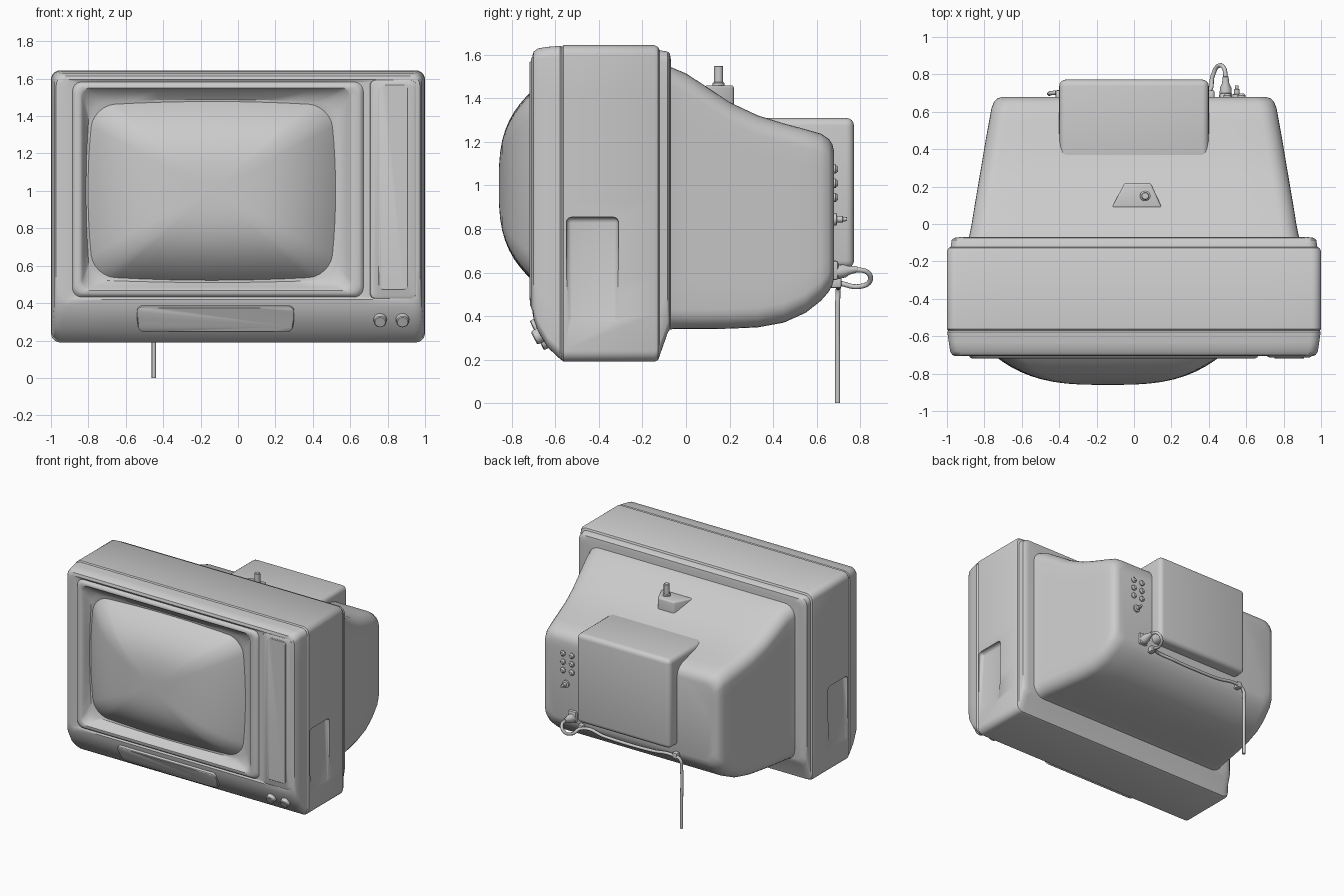
import bpy, bmesh, math
from mathutils import Vector

if "Cube" in bpy.data.objects:
    bpy.data.objects.remove(bpy.data.objects["Cube"])


def finish(obj, angle=35):
    bpy.ops.object.select_all(action='DESELECT')
    obj.select_set(True)
    bpy.context.view_layer.objects.active = obj
    bpy.ops.object.shade_smooth_by_angle(angle=math.radians(angle))
    return obj


def make(name, bm):
    bmesh.ops.recalc_face_normals(bm, faces=bm.faces[:])
    me = bpy.data.meshes.new(name)
    bm.to_mesh(me)
    bm.free()
    obj = bpy.data.objects.new(name, me)
    bpy.context.collection.objects.link(obj)
    return obj


def ring(y, x0, x1, z0, z1, r, bow=0.0, n=6, k=7):
    """Rounded rectangle in the xz plane; bow makes the sides bulge."""
    arcs = []
    for i, (cx, cz) in enumerate([(x1 - r, z1 - r), (x0 + r, z1 - r), (x0 + r, z0 + r), (x1 - r, z0 + r)]):
        arcs.append([(cx + r * math.cos((i + j / n) * math.pi / 2),
                      cz + r * math.sin((i + j / n) * math.pi / 2)) for j in range(n + 1)])
    pts = []
    for i, arc in enumerate(arcs):
        a, b = arc[-1], arcs[(i + 1) % 4][0]
        pts += arc + [(a[0] + (b[0] - a[0]) * t / (k + 1), a[1] + (b[1] - a[1]) * t / (k + 1))
                      for t in range(1, k + 1)]
    mx, mz, hx, hz = (x0 + x1) / 2, (z0 + z1) / 2, (x1 - x0) / 2, (z1 - z0) / 2
    out = []
    for x, z in pts:
        u, v = (x - mx) / hx, (z - mz) / hz
        out.append(Vector((mx + hx * u * (1 - bow * v * v), y, mz + hz * v * (1 - bow * u * u))))
    return out


def loft(name, rings):
    bm = bmesh.new()
    rows = [[bm.verts.new(p) for p in r] for r in rings]
    for a, b in zip(rows, rows[1:]):
        for i in range(len(a)):
            j = (i + 1) % len(a)
            bm.faces.new((a[i], a[j], b[j], b[i]))
    bm.faces.new(rows[0])
    bm.faces.new(rows[-1])
    return make(name, bm)


def lathe(name, start, direction, profile, sides=24):
    """Turned part: profile is (distance along axis, radius)."""
    d = Vector(direction).normalized()
    q = d.to_track_quat('Z', 'Y')
    rings = [[Vector(start) + q @ Vector((r * math.cos(a), r * math.sin(a), h))
              for a in (2 * math.pi * i / sides for i in range(sides))] for h, r in profile]
    return finish(loft(name, rings))


def box(name, x0, x1, y0, y1, z0, z1, bevel=0.02, segments=4):
    bm = bmesh.new()
    bmesh.ops.create_cube(bm, size=1)
    for v in bm.verts:
        v.co = Vector(((x0 + x1) / 2 + v.co.x * (x1 - x0), (y0 + y1) / 2 + v.co.y * (y1 - y0),
                       (z0 + z1) / 2 + v.co.z * (z1 - z0)))
    bmesh.ops.bevel(bm, geom=bm.edges[:], offset=bevel, segments=segments, profile=0.5, affect='EDGES')
    return make(name, bm)


# Front cabinet: rear lip, body, seam, curved chin, raised bezel, screen recess
body = [(-.07, .93, .36, 1.58), (-.074, .96, .34, 1.607), (-.085, .975, .32, 1.615),
        (-.122, .98, .215, 1.622), (-.128, .992, .198, 1.636), (-.145, 1, .19, 1.645),
        (-.562, 1, .19, 1.645), (-.57, .993, .197, 1.637), (-.578, .998, .202, 1.642),
        (-.635, .99, .255, 1.637), (-.68, .983, .33, 1.63), (-.70, .972, .385, 1.615),
        (-.706, .955, .42, 1.595)]
rings = [ring(y, -h, h, z0, z1, .05) for y, h, z0, z1 in body]
rings += [ring(-.698, -.885, .67, .432, 1.582, .05), ring(-.712, -.878, .66, .442, 1.572, .05),
          ring(-.718, -.868, .648, .452, 1.562, .05), ring(-.718, -.845, .61, .468, 1.55, .05),
          ring(-.712, -.835, .60, .475, 1.545, .05), ring(-.69, -.825, .585, .487, 1.53, .06),
          ring(-.655, -.812, .535, .51, 1.488, .1, .03)]
cabinet = loft("cabinet", rings)

# Finger grips sunk into both sides, deepest at the top
for s in (-1, 1):
    cut = box("grip_cutter", -.1, .1, -.55, -.31, -.25, .25, .025)
    cut.location = (s * 1.082, 0, .61)
    cut.rotation_euler = (0, s * math.radians(-4), 0)
    cut.hide_render = True
    mod = cabinet.modifiers.new("grip", 'BOOLEAN')
    mod.object, mod.operation, mod.solver = cut, 'DIFFERENCE', 'EXACT'
    bpy.context.view_layer.objects.active = cabinet
    bpy.ops.object.modifier_apply(modifier=mod.name)
    bpy.data.objects.remove(cut)
finish(cabinet)

# Bulging picture tube
cx, cz, hx, hz = -.14, 1.0, .662, .478
screen = []
for i in range(15):
    s = max(math.cos(i / 14 * math.pi / 2), .02)
    screen.append(ring(-.655 - .205 * (1 - s ** 3.1), cx - hx * s, cx + hx * s,
                       cz - hz * s, cz + hz * s, .12 * s, .045))
finish(loft("screen", screen), 60)

# Right control column and its long panel
finish(loft("control_column", [ring(-.69, .70, .958, .42, 1.598, .03), ring(-.706, .708, .952, .425, 1.592, .03),
                               ring(-.713, .722, .94, .44, 1.58, .03)]))
finish(loft("control_panel", [ring(-.70, .75, .91, .47, 1.57, .025), ring(-.716, .75, .91, .47, 1.57, .025),
                              ring(-.719, .754, .906, .474, 1.566, .022)]))

# Sloped flap on the chin, narrower at its lower edge
flap = loft("chin_flap", [ring(y, -.42 + e, .42 - e, -.075 + e, .075 - e, .03)
                          for y, e in ((.03, 0), (-.018, 0), (-.022, .005))])
for v in flap.data.vertices:
    v.co.x *= 1 + .35 * min(v.co.z, 0)
flap.location = (-.12, -.666, .32)
flap.rotation_euler = (math.radians(26), 0, 0)
finish(flap)

# Two knobs on the chin
for i, x in enumerate((.76, .88)):
    lathe(f"knob_{i + 1}", (x, -.645, .325), (0, -.89, -.45),
          [(-.03, .05), (.018, .05), (.024, .046), (.026, .036), (.055, .033), (.06, .028)])

# Tapering rear housing
shell = [(-.09, .89, .335, 1.55, .09), (-.06, .88, .34, 1.54, .09), (0, .868, .34, 1.515, .09),
         (.1, .852, .34, 1.45, .09), (.2, .835, .342, 1.383, .09), (.33, .813, .348, 1.322, .09),
         (.45, .793, .37, 1.285, .09), (.55, .775, .415, 1.258, .09), (.62, .762, .47, 1.238, .09),
         (.655, .748, .51, 1.215, .085), (.672, .73, .54, 1.19, .08), (.68, .70, .57, 1.16, .07)]
finish(loft("rear_housing", [ring(y, -h, h, z0, z1, r) for y, h, z0, z1, r in shell]), 50)

# Tube cover box at the back
finish(box("tube_cover", -.4, .4, .3, .772, .62, 1.31, .035))

# Aerial mount and peg
plan = [(-.12, .085), (.15, .085), (.09, .22), (-.05, .22)]
bm = bmesh.new()
low = [bm.verts.new((x, y, 1.3)) for x, y in plan]
top = [bm.verts.new((x, y, 1.46)) for x, y in plan]
bm.faces.new(low)
bm.faces.new(top)
for i in range(4):
    j = (i + 1) % 4
    bm.faces.new((low[i], low[j], top[j], top[i]))
bmesh.ops.bevel(bm, geom=bm.edges[:], offset=.012, segments=3, profile=.5, affect='EDGES')
finish(make("aerial_mount", bm))
lathe("aerial_peg", (.06, .15, 1.44), (0, 0, 1), [(0, .028), (.03, .028), (.035, .021), (.106, .021), (.11, .017)])

# Rear sockets and aerial plug
for col, x in enumerate((.50, .575)):
    for row in range(3):
        lathe(f"socket_{col + 1}_{row + 1}", (x, .67, .945 + .065 * row), (0, 1, 0),
              [(0, .021), (.018, .021), (.022, .016), (.028, .012)], 16)
lathe("aerial_plug", (.55, .67, .845), (0, 1, 0),
      [(0, .028), (.022, .028), (.025, .015), (.05, .015), (.052, .01), (.07, .009)], 16)

# Mains plug, clips and cord
finish(box("mains_socket", .455, .525, .65, .70, .565, .655, .012, 2))
lathe("mains_plug", (.49, .68, .60), (0, 1, .15), [(0, .034), (.05, .03), (.07, .02), (.11, .015)], 16)
for i, x in enumerate((.41, -.40)):
    finish(box(f"cord_clip_{i + 1}", x - .02, x + .02, .64, .715, .53, .575, .008, 2))

curve = bpy.data.curves.new("power_cord", 'CURVE')
curve.dimensions = '3D'
curve.bevel_depth = .0115
curve.bevel_resolution = 3
curve.resolution_u = 10
curve.use_fill_caps = True
path = [(.49, .77, .615), (.48, .835, .60), (.45, .845, .56), (.42, .79, .535), (.40, .71, .55),
        (.2, .70, .535), (0, .70, .53), (-.2, .70, .535), (-.39, .705, .55), (-.44, .70, .53),
        (-.45, .697, .46), (-.45, .697, .2), (-.45, .697, 0)]
spline = curve.splines.new('BEZIER')
spline.bezier_points.add(len(path) - 1)
for point, co in zip(spline.bezier_points, path):
    point.co = co
    point.handle_left_type = point.handle_right_type = 'AUTO'
cord = bpy.data.objects.new("power_cord", curve)
bpy.context.collection.objects.link(cord)
